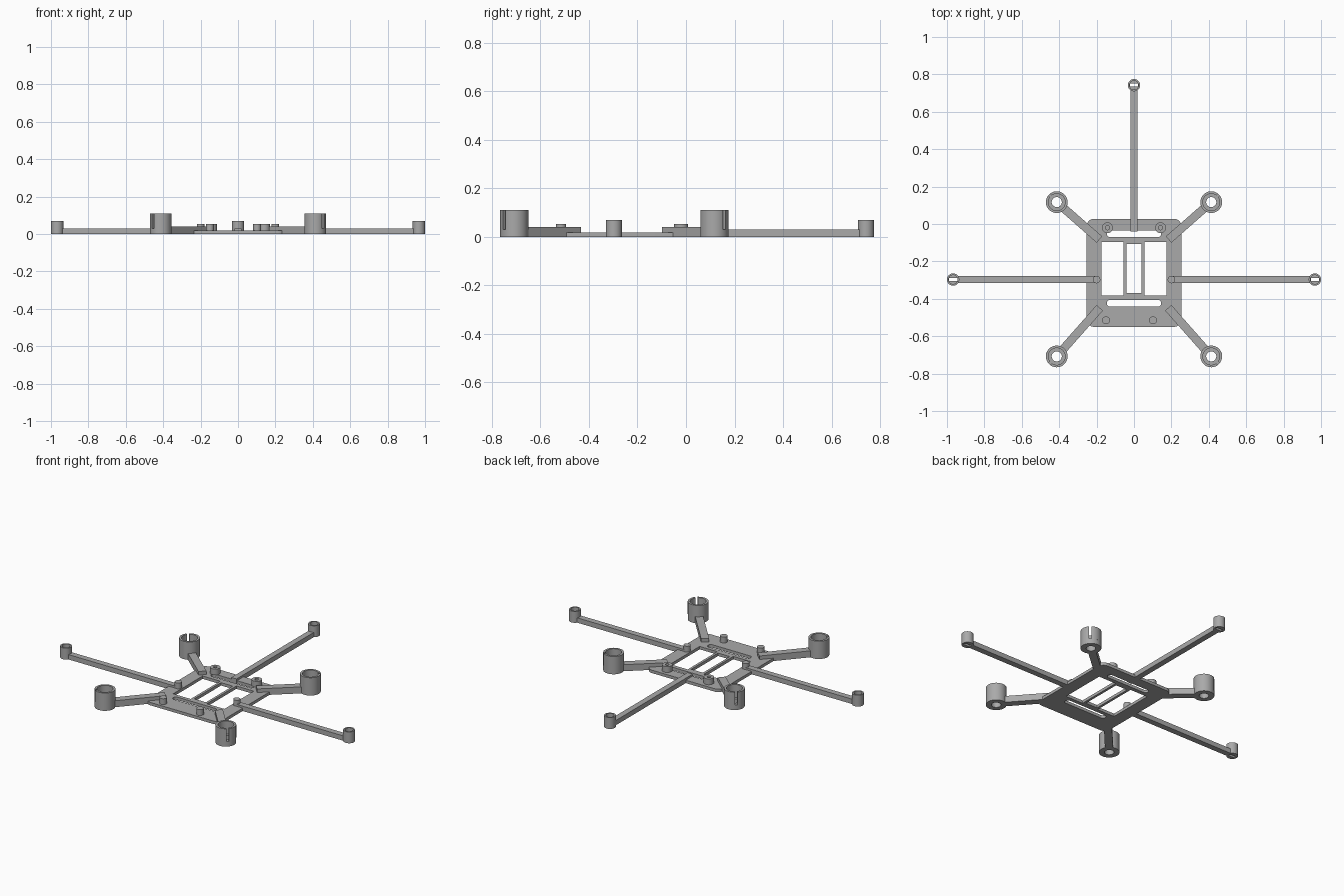
import bpy, bmesh
from math import pi, cos, sin, atan2, hypot, asin

if "Cube" in bpy.data.objects:
    bpy.data.objects.remove(bpy.data.objects["Cube"])

grey = bpy.data.materials.new("plastic_grey")
grey.use_nodes = True
COLOUR = (0.4, 0.4, 0.4, 1)
grey.diffuse_color = COLOUR
grey.node_tree.nodes["Principled BSDF"].inputs["Base Color"].default_value = COLOUR


def arc(x, y, r, start=0, end=2 * pi, n=48):
    return [(x + r * cos(start + (end - start) * i / n),
             y + r * sin(start + (end - start) * i / n)) for i in range(n + 1)]


def circle(x, y, r):
    return arc(x, y, r)[:-1]


def rounded(x0, x1, y0, y1, r=0.0):
    """Rectangle outline with optional rounded corners."""
    if r == 0:
        return [(x0, y0), (x1, y0), (x1, y1), (x0, y1)]
    corners = [(x1 - r, y1 - r), (x0 + r, y1 - r), (x0 + r, y0 + r), (x1 - r, y0 + r)]
    return [p for i, (cx, cy) in enumerate(corners)
            for p in arc(cx, cy, r, i * pi / 2, (i + 1) * pi / 2, 10)]


def slab(name, z0, z1, *outlines):
    """Extrude an outline, with any further outlines as holes."""
    curve = bpy.data.curves.new(name, "CURVE")
    curve.dimensions = "2D"
    curve.fill_mode = "BOTH"
    curve.extrude = (z1 - z0) / 2
    for pts in outlines:
        s = curve.splines.new("POLY")
        s.points.add(len(pts) - 1)
        for p, (x, y) in zip(s.points, pts):
            p.co = (x, y, 0, 1)
        s.use_cyclic_u = True
    temp = bpy.data.objects.new(name + "_outline", curve)
    bpy.context.collection.objects.link(temp)
    graph = bpy.context.evaluated_depsgraph_get()
    mesh = bpy.data.meshes.new_from_object(temp.evaluated_get(graph))
    bpy.data.objects.remove(temp)
    bm = bmesh.new()
    bm.from_mesh(mesh)
    bmesh.ops.remove_doubles(bm, verts=bm.verts, dist=1e-5)
    bmesh.ops.recalc_face_normals(bm, faces=bm.faces)
    bmesh.ops.translate(bm, verts=bm.verts, vec=(0, 0, (z0 + z1) / 2))
    bm.to_mesh(mesh)
    bm.free()
    mesh.name = name
    mesh.materials.clear()
    mesh.materials.append(grey)
    obj = bpy.data.objects.new(name, mesh)
    bpy.context.collection.objects.link(obj)
    bpy.ops.object.select_all(action="DESELECT")
    obj.select_set(True)
    bpy.context.view_layer.objects.active = obj
    bpy.ops.object.shade_smooth_by_angle(angle=pi / 6)
    return obj


def arm(name, start, end, width, height, gap):
    """Straight bar that stops a gap short of the end centre."""
    dx, dy = end[0] - start[0], end[1] - start[1]
    length = hypot(dx, dy)
    dx, dy = dx / length, dy / length
    ex, ey = end[0] - dx * gap, end[1] - dy * gap
    nx, ny = -dy * width / 2, dx * width / 2
    slab(name, 0, height, [(start[0] - nx, start[1] - ny), (ex - nx, ey - ny),
                           (ex + nx, ey + ny), (start[0] + nx, start[1] + ny)])


# Centre plate with windows and strap slots
slab("centre_plate", 0, 0.018,
     rounded(-0.253, 0.253, -0.55, 0.028, 0.04),
     rounded(-0.175, -0.055, -0.383, -0.095),
     rounded(-0.04, 0.04, -0.37, -0.108),
     rounded(0.055, 0.175, -0.383, -0.095),
     rounded(-0.145, 0.145, -0.442, -0.406, 0.017),
     rounded(-0.145, 0.145, -0.07, -0.036, 0.016))

# Motor arms with split cups
CUP_R, CUP_IN, CUP_FLOOR = 0.058, 0.045, 0.03
for side, sx in (("left", 1), ("right", -1)):
    for end, cy, root in (("rear", 0.117, (0.185, -0.083)),
                          ("front", -0.708, (0.183, -0.448))):
        cx = 0.413 * sx
        tag = f"{end}_{side}"
        arm("motor_arm_" + tag, (root[0] * sx, root[1]), (cx, cy), 0.045, 0.04, 0.052)
        slab("motor_cup_floor_" + tag, 0, CUP_FLOOR,
             circle(cx, cy, CUP_R), circle(cx, cy, 0.027))
        # wall is open on its outer diagonal
        out = atan2(1 if end == "rear" else -1, sx)
        a, b = asin(0.007 / CUP_R), asin(0.007 / CUP_IN)
        slab("motor_cup_wall_" + tag, CUP_FLOOR, 0.11,
             arc(cx, cy, CUP_R, out + a, out + 2 * pi - a)
             + arc(cx, cy, CUP_IN, out + 2 * pi - b, out + b))


# Long landing arms with slotted sockets
def landing_leg(tag, root, foot):
    x, y = foot
    arm("landing_arm_" + tag, root, foot, 0.036, 0.03, 0.027)
    slab("socket_floor_" + tag, 0, 0.03, circle(x, y, 0.033),
         rounded(x - 0.022, x + 0.022, y - 0.008, y + 0.008))
    slab("socket_wall_" + tag, 0.03, 0.07, circle(x, y, 0.033), circle(x, y, 0.024))


landing_leg("rear", (0, -0.04), (0, 0.742))
for side, sx in (("left", 1), ("right", -1)):
    landing_leg(side, (0.2 * sx, -0.297), (0.967 * sx, -0.297))
    slab("arm_post_" + side, 0, 0.054, circle(0.2 * sx, -0.297, 0.02))
    # Drilled rear standoffs
    slab("rear_standoff_" + side, 0.018, 0.054,
         circle(0.142 * sx, -0.02, 0.029), circle(0.142 * sx, -0.02, 0.011))

# Plain front pegs
for side, x in (("left", 0.102), ("right", -0.15)):
    slab("front_peg_" + side, 0.018, 0.054, circle(x, -0.515, 0.021))
